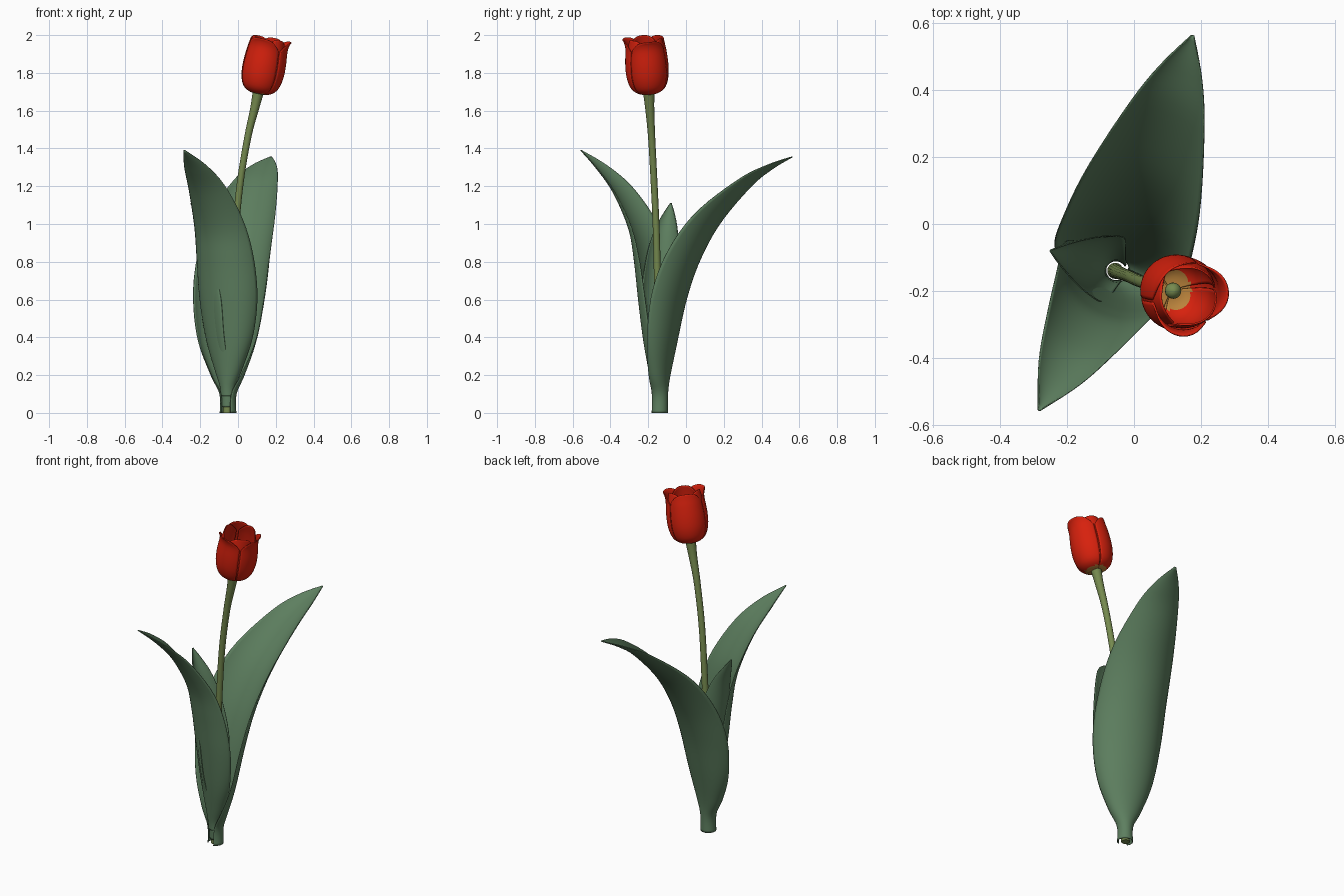
import bpy, bmesh, math
from mathutils import Vector

if "Cube" in bpy.data.objects:
    bpy.data.objects.remove(bpy.data.objects["Cube"])


def material(name, rgb):
    m = bpy.data.materials.new(name)
    m.diffuse_color = (*rgb, 1)
    m.use_nodes = True
    m.node_tree.nodes["Principled BSDF"].inputs["Base Color"].default_value = m.diffuse_color
    return m


LEAF = material("leaf green", (0.110, 0.212, 0.115))
STEM = material("stem green", (0.180, 0.255, 0.078))
RED = material("petal red", (0.680, 0.015, 0.004))
OCHRE = material("petal base ochre", (0.500, 0.230, 0.045))


def spline(pts, t):
    """Smooth value through a list of tuples, t from 0 to 1."""
    n = len(pts) - 1
    i = min(int(t * n), n - 1)
    f = t * n - i
    p = [Vector(pts[max(0, min(n, k))]) for k in range(i - 1, i + 3)]
    return (p[1] * 2 + (p[2] - p[0]) * f
            + (p[0] * 2 - p[1] * 5 + p[2] * 4 - p[3]) * f ** 2
            + (p[1] * 3 - p[0] - p[2] * 3 + p[3]) * f ** 3) * 0.5


def grid_object(name, rows, mats, closed=False, thickness=0, mat_rule=None):
    """Skin a list of point rows into a smooth surface."""
    bm = bmesh.new()
    vs = [[bm.verts.new(p) for p in row] for row in rows]
    n = len(rows[0])
    for i in range(len(rows) - 1):
        for j in range(n if closed else n - 1):
            k = (j + 1) % n
            f = bm.faces.new((vs[i][j], vs[i][k], vs[i + 1][k], vs[i + 1][j]))
            if mat_rule:
                f.material_index = mat_rule(f.calc_center_median())
    if closed:
        bm.faces.new(vs[0])
        bm.faces.new(vs[-1])
    bmesh.ops.recalc_face_normals(bm, faces=bm.faces[:])
    me = bpy.data.meshes.new(name)
    bm.to_mesh(me)
    bm.free()
    ob = bpy.data.objects.new(name, me)
    bpy.context.collection.objects.link(ob)
    for m in mats:
        me.materials.append(m)
    bpy.ops.object.select_all(action='DESELECT')
    ob.select_set(True)
    bpy.context.view_layer.objects.active = ob
    bpy.ops.object.shade_smooth_by_angle(angle=math.radians(50))
    if thickness:
        s = ob.modifiers.new("thickness", 'SOLIDIFY')
        s.thickness = thickness
        s.offset = 0
    return ob


# Leaves: rows of (height, distance out, half width, cup depth, wrap angle)
BASE = Vector((-0.053, -0.14, 0))
UP = Vector((0, 0, 1))


def leaf(name, azimuth, prof, n=44, m=24):
    az = math.radians(azimuth)
    out = Vector((math.cos(az), math.sin(az), 0))
    side = UP.cross(out)
    rows = []
    for i in range(n + 1):
        t = i / n
        z, r, w, d, a = spline(prof, t)
        tan = spline(prof, min(1, t + .01)) - spline(prof, max(0, t - .01))
        tz, tr = Vector((tan[0], tan[1])).normalized()
        if z < 0.12:
            tz, tr = 1, 0
        inward = UP * tr - out * tz
        a = math.radians(a)
        wide = math.sin(a) if a < math.pi / 2 else 1
        row = []
        for j in range(m + 1):
            u = (2 * j / m - 1) * a
            row.append(BASE + out * r + UP * z + side * (w * math.sin(u) / wide)
                       + inward * (d * (1 - math.cos(u)) / (1 - math.cos(a))))
        rows.append(row)
    return grid_object(name, rows, [LEAF], thickness=0.004)


leaf("back_leaf", 72, [
    (0, .042, .042, .076, 145), (.10, .043, .044, .075, 138),
    (.20, .052, .095, .085, 110), (.38, .087, .165, .105, 85),
    (.60, .137, .200, .120, 75), (.80, .210, .200, .115, 65),
    (1.0, .325, .180, .090, 55), (1.2, .504, .122, .045, 45),
    (1.295, .63, .068, .020, 42), (1.355, .74, .004, .002, 40)])
leaf("front_leaf", 241, [
    (.09, .037, .037, .062, 130), (.14, .041, .042, .064, 125),
    (.23, .052, .078, .078, 108), (.40, .074, .140, .095, 85),
    (.60, .097, .173, .105, 75), (.80, .122, .172, .095, 65),
    (.97, .158, .153, .072, 55), (1.16, .255, .116, .045, 45),
    (1.29, .365, .070, .022, 42), (1.39, .477, .003, .002, 40)])
leaf("small_leaf", 163, [
    (.03, .032, .030, .054, 135), (.12, .034, .033, .056, 130),
    (.22, .042, .043, .060, 110), (.40, .072, .083, .076, 85),
    (.60, .100, .102, .092, 80), (.80, .125, .092, .070, 70),
    (.95, .150, .066, .040, 60), (1.05, .182, .031, .015, 50),
    (1.11, .206, .003, .002, 40)])

# Stem: x, y, z, radius
STEM_PATH = [(-.056, -.14, 0, .024), (-.050, -.143, .3, .021),
             (-.036, -.149, .6, .019), (-.014, -.157, .95, .018),
             (.012, -.169, 1.22, .018), (.052, -.182, 1.46, .019),
             (.088, -.192, 1.61, .024), (.107, -.197, 1.695, .030)]
rows = []
for i in range(41):
    x, y, z, r = spline(STEM_PATH, i / 40)
    rows.append([(x + r * math.cos(k * math.pi / 8),
                  y + r * math.sin(k * math.pi / 8), z) for k in range(16)])
grid_object("stem", rows, [STEM], closed=True)

# Flower head, tilted along its own axis
HEAD = Vector((.110, -.197, 1.694))
TILT = UP.rotation_difference(Vector((.19, -.065, 1)))


def petal(name, azimuth, half_angle, prof, droop, flare=0, n=24, m=20):
    rows = []
    for i in range(n + 1):
        row = []
        for j in range(m + 1):
            u = 2 * j / m - 1
            t = i / n * (1 - droop * abs(u) ** 2.2)
            h, r = spline(prof, t)
            r -= 0.008 * u * u * t          # edges tuck inward
            r += flare * max(0, (t - .7) / .3) ** 2
            a = math.radians(azimuth + u * half_angle)
            row.append(HEAD + TILT @ Vector((r * math.cos(a), r * math.sin(a), h)))
        rows.append(row)

    def rule(c):
        p = TILT.inverted() @ (c - HEAD)
        return 1 if math.hypot(p.x, p.y) < 0.06 and p.z < 0.05 else 0
    grid_object(name, rows, [RED, OCHRE], thickness=0.005, mat_rule=rule)


OUTER = [(0, .012), (.002, .052), (.030, .090), (.085, .109), (.15, .113),
         (.22, .108), (.262, .102), (.294, .098)]
INNER = [(.004, .012), (.008, .048), (.034, .082), (.085, .102), (.15, .105),
         (.22, .099), (.262, .092), (.296, .085)]
for k, flare in enumerate((.022, 0, .024)):
    petal(f"outer_petal_{k + 1}", 10 + 120 * k, 58, OUTER, .24, flare)
    petal(f"inner_petal_{k + 1}", 70 + 120 * k, 56, INNER, .22)

# Pistil: rounded stub in the middle of the cup
rows = [[HEAD + TILT @ Vector((r * math.cos(k * math.pi / 8),
                               r * math.sin(k * math.pi / 8), h))
         for k in range(16)]
        for h, r in [(0, .018), (.02, .020), (.03, .024), (.042, .024),
                     (.052, .019), (.059, .011), (.062, .002)]]
grid_object("pistil", rows, [STEM], closed=True)
